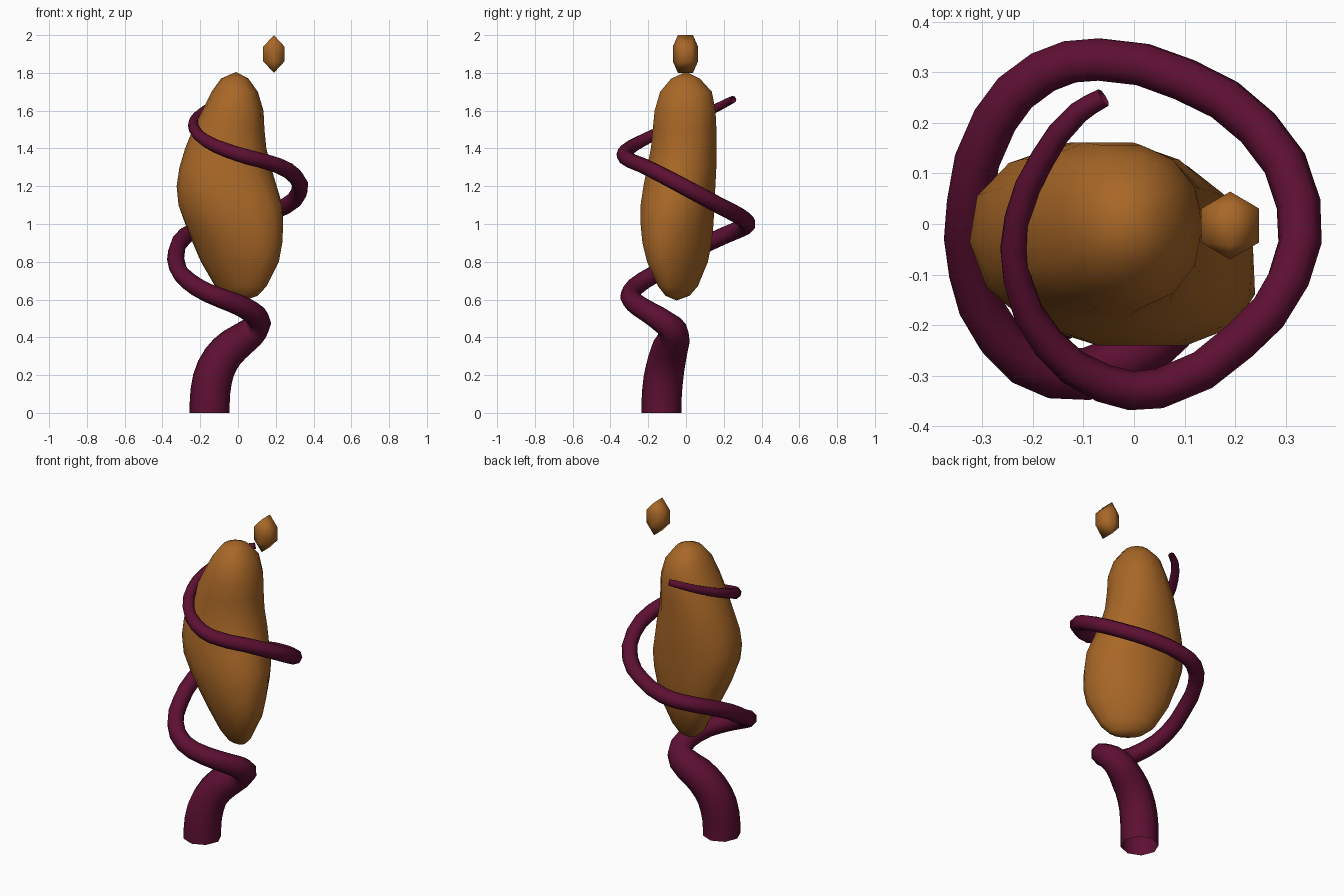
import bpy
import bmesh
from math import cos, sin, tau, radians, copysign
from mathutils import Vector

default_cube = bpy.data.objects.get("Cube")
if default_cube:
    bpy.data.objects.remove(default_cube, do_unlink=True)


def make_material(name, color):
    material = bpy.data.materials.new(name)
    material.use_nodes = True
    material.diffuse_color = color
    shader = next(n for n in material.node_tree.nodes if n.type == "BSDF_PRINCIPLED")
    shader.inputs["Base Color"].default_value = color
    return material


def add_object(name, data, material):
    obj = bpy.data.objects.new(name, data)
    data.materials.append(material)
    bpy.context.collection.objects.link(obj)
    return obj


def mesh_from_bmesh(name, bm, material):
    bmesh.ops.recalc_face_normals(bm, faces=bm.faces)
    for face in bm.faces:
        face.smooth = True
    mesh = bpy.data.meshes.new(name)
    bm.to_mesh(mesh)
    bm.free()
    return add_object(name, mesh, material)


def fuller(value):
    """Push a sine or cosine outward for a slightly squarish oval."""
    return copysign(abs(value) ** .92, value)


def loft_ovals(name, sections, bottom, top, sides, material):
    """Skin oval sections (z, left, right, front, back) closed by two poles."""
    bm = bmesh.new()
    rings = []
    for z, left, right, front, back in sections:
        cx, cy = (left + right) / 2, (front + back) / 2
        rx, ry = (right - left) / 2, (back - front) / 2
        skew = max(0, 1.3 - z)  # lower sections slant toward the front left
        ring = []
        for i in range(sides):
            dy = ry * fuller(sin(tau * i / sides))
            dx = rx * fuller(cos(tau * i / sides)) - skew * dy
            ring.append(bm.verts.new((cx + dx, cy + dy, z)))
        rings.append(ring)
    poles = bm.verts.new(bottom), bm.verts.new(top)
    for i in range(sides):
        j = (i + 1) % sides
        for low, high in zip(rings, rings[1:]):
            bm.faces.new((low[i], low[j], high[j], high[i]))
        bm.faces.new((poles[0], rings[0][j], rings[0][i]))
        bm.faces.new((poles[1], rings[-1][i], rings[-1][j]))
    return mesh_from_bmesh(name, bm, material)


def tapered_tube(name, path, material):
    """Eight-sided open tube flowing smoothly through points (x, y, z, radius)."""
    curve = bpy.data.curves.new(name, "CURVE")
    curve.dimensions = "3D"
    curve.bevel_depth = 1
    curve.bevel_resolution = 2
    curve.resolution_u = 2
    spline = curve.splines.new("BEZIER")
    spline.bezier_points.add(len(path) - 1)
    for point, (x, y, z, radius) in zip(spline.bezier_points, path):
        point.co = (x, y, z)
        point.radius = radius
        point.handle_left_type = point.handle_right_type = "AUTO"
    obj = add_object(name, curve, material)
    bpy.ops.object.select_all(action="DESELECT")
    obj.select_set(True)
    bpy.context.view_layer.objects.active = obj
    bpy.ops.object.convert(target="MESH")
    bpy.ops.object.shade_smooth_by_angle(angle=radians(60))
    return obj


pod_brown = make_material("pod brown", (0.39, 0.135, 0.02, 1))
vine_purple = make_material("vine purple", (0.11, 0.005, 0.033, 1))

# Leaning pod body: height, left, right, front and back edge of each section
pod_sections = [
    (.62, -.05, .09, -.11, .02),
    (.67, -.1, .13, -.15, .065),
    (.8, -.175, .195, -.21, .12),
    (.9, -.225, .22, -.235, .14),
    (1, -.275, .235, -.245, .15),
    (1.1, -.315, .235, -.245, .155),
    (1.2, -.325, .205, -.23, .16),
    (1.3, -.31, .175, -.21, .165),
    (1.4, -.28, .15, -.19, .165),
    (1.5, -.24, .14, -.18, .165),
    (1.6, -.19, .135, -.17, .16),
    (1.7, -.14, .105, -.14, .14),
    (1.77, -.09, .055, -.08, .075),
]
loft_ovals("pod_body", pod_sections, (.03, -.05, .595), (-.01, 0, 1.805), 14, pod_brown)

# Floating bud: two six-sided rings capped by short ridges
bm = bmesh.new()
center = Vector((.19, -.003, 1.9))
for side in (-1, 1):
    for end in (-1, 1):
        bm.verts.new(center + Vector((0, end * .04, side * .1)))
    for i in range(6):
        angle = tau * i / 6
        bm.verts.new(center + Vector((.066 * sin(angle), .067 * cos(angle), side * .038)))
bmesh.ops.convex_hull(bm, input=bm.verts)
mesh_from_bmesh("floating_bud", bm, pod_brown)

# Vine: thick stem that thins while it coils around the pod
vine_path = [
    (-.15, -.13, 0, .106),
    (-.15, -.13, .05, .106),
    (-.135, -.12, .18, .105),
    (-.09, -.1, .285, .1),
    (-.02, -.08, .36, .094),
    (.07, -.065, .425, .081),
    (.11, -.11, .475, .066),
    (.07, -.2, .535, .058),
    (-.03, -.275, .585, .054),
    (-.16, -.295, .635, .05),
    (-.265, -.225, .7, .048),
    (-.32, -.1, .77, .046),
    (-.325, .04, .86, .045),
    (-.275, .205, .94, .045),
    (-.18, .3, .98, .045),
    (-.07, .325, 1, .045),
    (.1, .285, 1.04, .045),
    (.245, .19, 1.09, .044),
    (.325, .04, 1.17, .044),
    (.305, -.11, 1.25, .043),
    (.21, -.23, 1.31, .041),
    (.05, -.325, 1.355, .04),
    (-.06, -.315, 1.39, .038),
    (-.17, -.235, 1.44, .034),
    (-.23, -.11, 1.5, .03),
    (-.23, .01, 1.55, .027),
    (-.18, .13, 1.6, .025),
    (-.11, .22, 1.645, .022),
    (-.06, .25, 1.66, .019),
]
tapered_tube("coiled_vine", vine_path, vine_purple)
